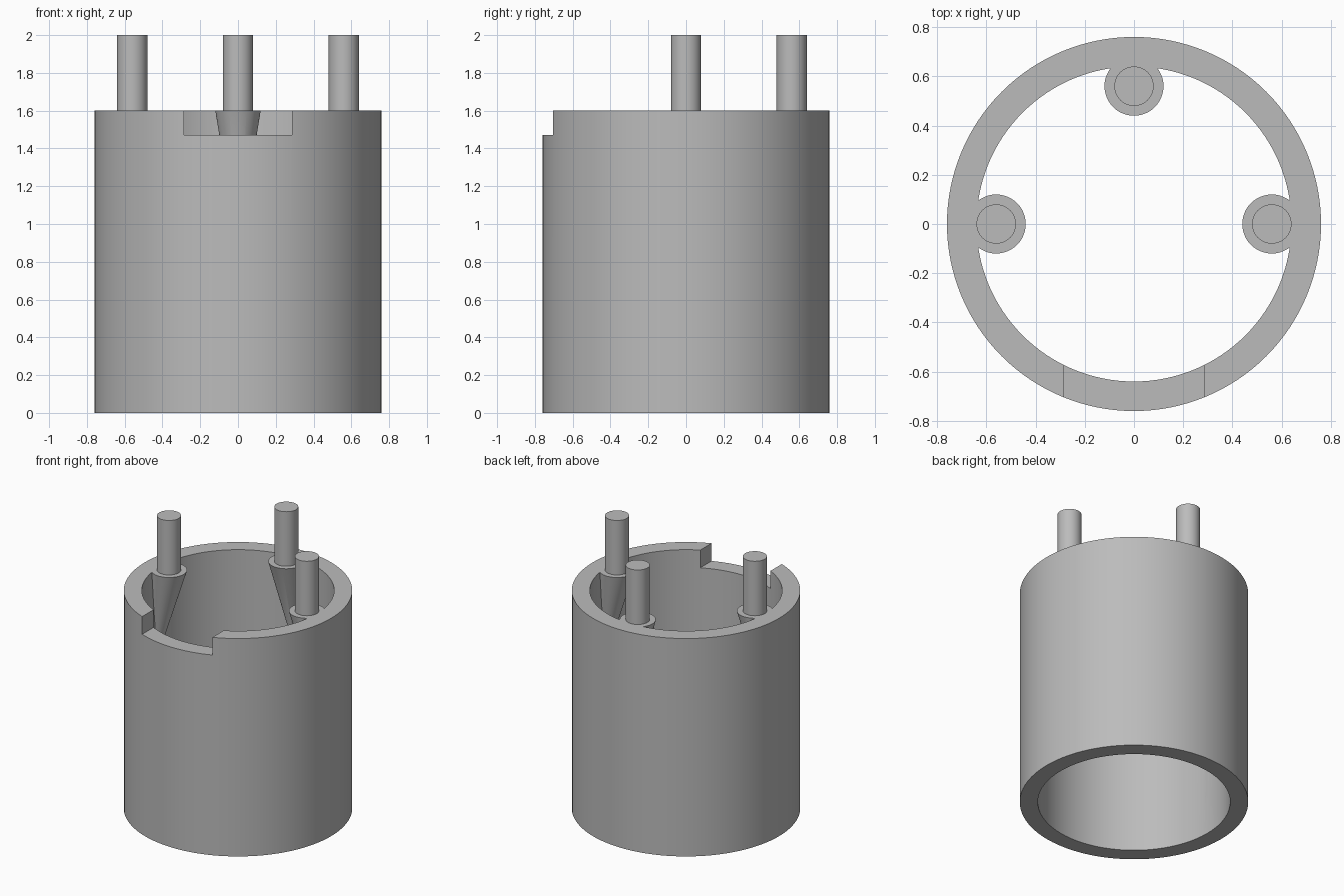
import bpy, bmesh, math
from mathutils import Vector

if "Cube" in bpy.data.objects:
    bpy.data.objects.remove(bpy.data.objects["Cube"])

R_OUT, R_IN, RIM = 0.76, 0.64, 1.6      # tube radii and rim height
POST_R, BOSS_R, PIN_R = 0.56, 0.12, 0.08
TAPER = 0.72                            # height of the boss taper
SEG = 128

grey = bpy.data.materials.new("plain grey")
grey.diffuse_color = (0.5, 0.5, 0.5, 1)
grey.use_nodes = True
grey.node_tree.nodes["Principled BSDF"].inputs["Base Color"].default_value = grey.diffuse_color


def loft(name, sections, seg, closed=False):
    """Skin a stack of circles (centre, radius); closed joins last to first."""
    bm = bmesh.new()
    rings = [[bm.verts.new(Vector(c) + Vector((r * math.cos(t), r * math.sin(t), 0)))
              for t in (2 * math.pi * i / seg for i in range(seg))]
             for c, r in sections]
    pairs = list(zip(rings, rings[1:]))
    if closed:
        pairs.append((rings[-1], rings[0]))
    else:
        bm.faces.new(rings[0])
        bm.faces.new(rings[-1])
    for a, b in pairs:
        for i in range(seg):
            j = (i + 1) % seg
            bm.faces.new((a[i], a[j], b[j], b[i]))
    bmesh.ops.recalc_face_normals(bm, faces=bm.faces)
    me = bpy.data.meshes.new(name)
    bm.to_mesh(me)
    bm.free()
    ob = bpy.data.objects.new(name, me)
    bpy.context.collection.objects.link(ob)
    me.materials.append(grey)
    return ob


def activate(ob):
    bpy.ops.object.select_all(action='DESELECT')
    ob.select_set(True)
    bpy.context.view_layer.objects.active = ob


def boolean(target, tool, operation):
    mod = target.modifiers.new(operation.lower(), 'BOOLEAN')
    mod.operation, mod.solver, mod.object = operation, 'EXACT', tool
    activate(target)
    bpy.ops.object.modifier_apply(modifier=mod.name)
    bpy.data.objects.remove(tool)


def smooth(ob):
    activate(ob)
    bpy.ops.object.shade_smooth_by_angle(angle=math.radians(30))


# Open tube
o = (0, 0, 0)
top = (0, 0, RIM)
housing = loft("housing", [(o, R_OUT), (top, R_OUT), (top, R_IN), (o, R_IN)], SEG, True)

# Rectangular notch in the front of the rim
bpy.ops.mesh.primitive_cube_add(size=1, location=(0, -0.7, 1.57))
cutter = bpy.context.object
cutter.scale = (0.57, 0.5, 0.2)
cutter.data.materials.append(grey)
bpy.context.view_layer.update()
boolean(housing, cutter, 'DIFFERENCE')

# Left, right and back: boss tapering down into the wall, with a pin on top
for side, x, y in (("left", -1, 0), ("right", 1, 0), ("back", 0, 1)):
    out = Vector((x, y, 0))
    tip = out * (POST_R + BOSS_R - 0.004) + Vector((0, 0, RIM - TAPER))
    seat = out * POST_R + Vector((0, 0, RIM))
    boss = loft(side + "_boss", [(tip, 0.003), (seat, BOSS_R)], 48)
    boolean(housing, boss, 'UNION')
    pin = loft(side + "_pin", [(seat - Vector((0, 0, 0.02)), PIN_R),
                               (seat + Vector((0, 0, 0.4)), PIN_R)], 48)
    smooth(pin)

smooth(housing)
